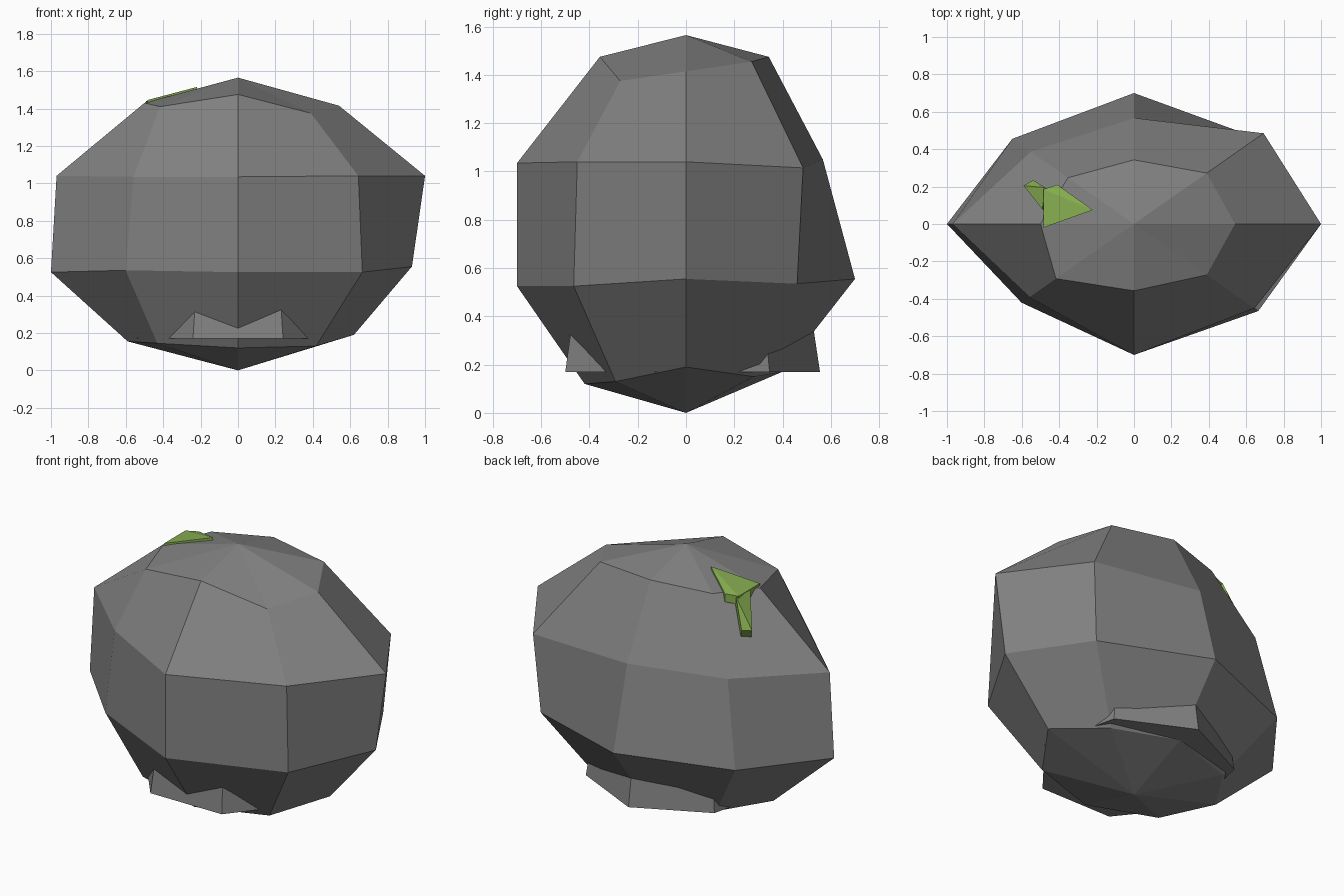
import bpy
import bmesh
from math import cos, sin, pi
from mathutils import Vector

old = bpy.data.objects.get("Cube")
if old:
    bpy.data.objects.remove(old, do_unlink=True)


def make_material(name, colour):
    mat = bpy.data.materials.new(name)
    mat.use_nodes = True
    mat.diffuse_color = colour
    shader = next(n for n in mat.node_tree.nodes if n.type == "BSDF_PRINCIPLED")
    shader.inputs["Base Color"].default_value = colour
    shader.inputs["Roughness"].default_value = 0.9
    return mat


def finish(name, bm, mat):
    """Turn a bmesh into a flat shaded object with one material."""
    bmesh.ops.recalc_face_normals(bm, faces=bm.faces)
    mesh = bpy.data.meshes.new(name)
    bm.to_mesh(mesh)
    bm.free()
    mesh.materials.append(mat)
    obj = bpy.data.objects.new(name, mesh)
    bpy.context.collection.objects.link(obj)
    return obj


def slab(name, outline, drop, mat):
    """Convex plate: the outline as its top, plus a copy moved by drop."""
    bm = bmesh.new()
    for point in outline:
        bm.verts.new(point)
        bm.verts.new(Vector(point) + Vector(drop))
    bmesh.ops.convex_hull(bm, input=bm.verts)
    bmesh.ops.dissolve_limit(bm, angle_limit=0.02, verts=bm.verts, edges=bm.edges)
    return finish(name, bm, mat)


stone = make_material("stone grey", (0.22, 0.22, 0.22, 1))
leaf = make_material("leaf green", (0.24, 0.42, 0.08, 1))

# Body: an uneven eight-sided boulder, oval in plan.
# Each ring holds radii and heights, counter-clockwise from +x.
DEPTH = 0.7
RINGS = [
    ((.62, .57, .57, .57, .59, .61, .6, .59),
     (.19, .15, .17, .15, .155, .145, .12, .13)),
    ((.93, .93, 1, .92, 1, .85, 1, .94),
     (.555, .535, .555, .53, .525, .535, .525, .525)),
    ((1, .98, .81, .78, .97, .79, 1, .91),
     (1.04, 1.015, 1.05, 1.035, 1.04, 1.035, 1.035, 1.04)),
    ((.54, .55, .49, .5, .5, .59, .51, .55),
     (1.415, 1.455, 1.475, 1.45, 1.43, 1.41, 1.475, 1.375)),
]
bm = bmesh.new()
rings = []
for radii, heights in RINGS:
    ring = []
    for i, (r, z) in enumerate(zip(radii, heights)):
        a = i * pi / 4
        ring.append(bm.verts.new((r * cos(a), r * DEPTH * sin(a), z)))
    rings.append(ring)
bottom = bm.verts.new((0, 0, 0))
top = bm.verts.new((0, 0, 1.565))
for i in range(8):
    j = (i + 1) % 8
    bm.faces.new((bottom, rings[0][j], rings[0][i]))
    bm.faces.new((top, rings[-1][i], rings[-1][j]))
    for low, high in zip(rings, rings[1:]):
        bm.faces.new((low[i], low[j], high[j], high[i]))
finish("body", bm, stone)

# Collar: a tapered seven-sided base showing through the lower body.
bm = bmesh.new()
bmesh.ops.create_cone(bm, cap_ends=True, segments=7,
                      radius1=0.555, radius2=0.51, depth=0.3)
for v in bm.verts:
    v.co.z += 0.32
# Turn one corner to the back.
top_corner = max(bm.verts, key=lambda v: v.co.y)
turn = pi / 2 - Vector((1, 0)).angle(top_corner.co.xy)
for v in bm.verts:
    x, y = v.co.xy
    v.co.x = x * cos(turn) - y * sin(turn)
    v.co.y = x * sin(turn) + y * cos(turn)
finish("collar", bm, stone)

# Sprig: a pointed leaf on the crown with a short stalk running down.
slab("leaf_blade",
     [(-.22, .075, 1.515), (-.485, -.02, 1.445), (-.485, .185, 1.445), (-.41, .21, 1.45)],
     (0, 0, -.05), leaf)
slab("leaf_stalk",
     [(-.475, .195, 1.44), (-.49, .08, 1.44), (-.59, .205, 1.27), (-.54, .235, 1.27)],
     (.02, -.02, -.05), leaf)
